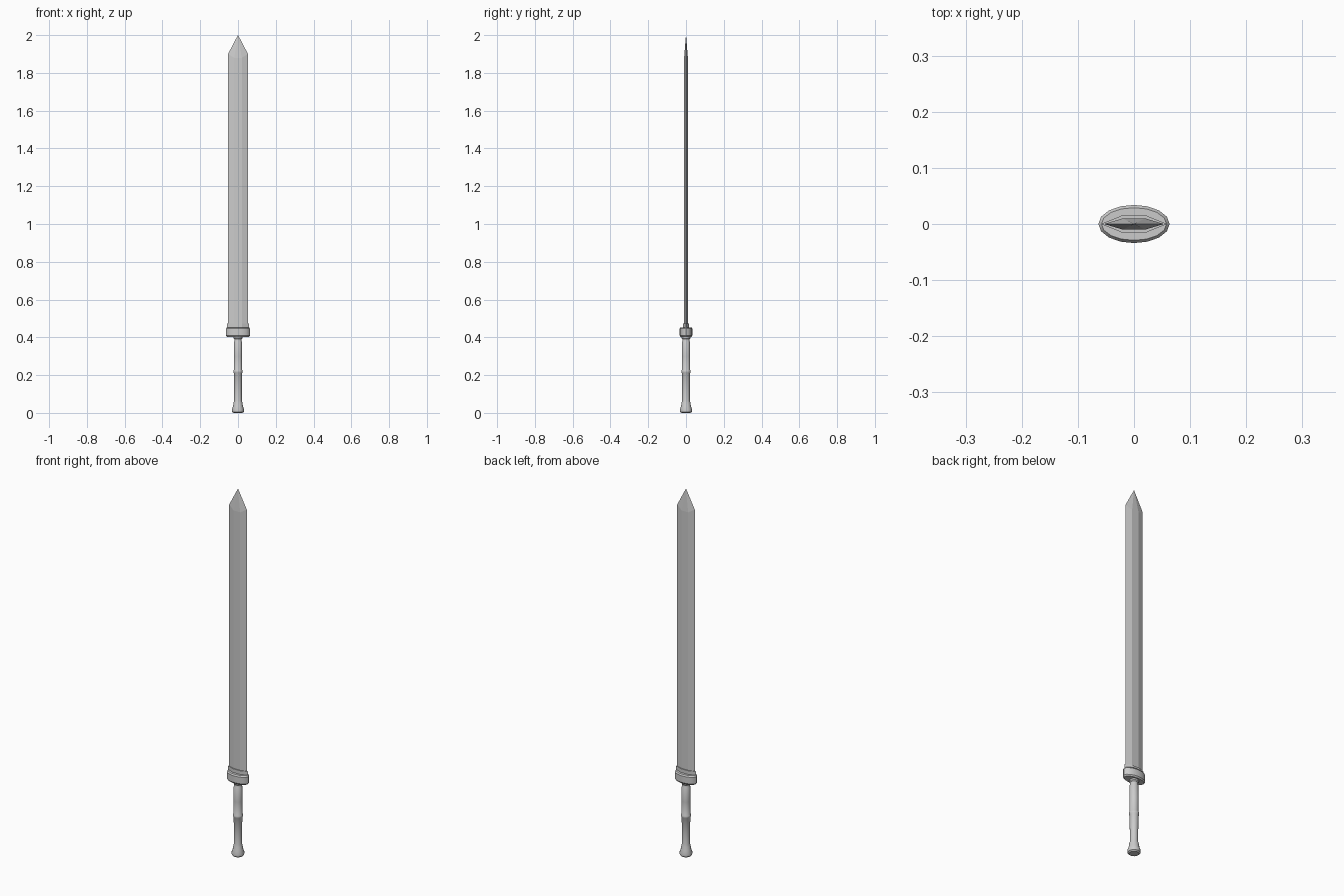
import bpy
from math import cos, sin, tau

if "Cube" in bpy.data.objects:
    bpy.data.objects.remove(bpy.data.objects["Cube"])


def loft(name, rings, smooth=False):
    """Skin a stack of equal-length point rings and cap both ends."""
    n = len(rings[0])
    verts = [p for ring in rings for p in ring]
    faces = [(r * n + i, r * n + (i + 1) % n, (r + 1) * n + (i + 1) % n, (r + 1) * n + i)
             for r in range(len(rings) - 1) for i in range(n)]
    faces.append(tuple(reversed(range(n))))
    faces.append(tuple(range(len(verts) - n, len(verts))))
    mesh = bpy.data.meshes.new(name)
    mesh.from_pydata(verts, [], faces)
    obj = bpy.data.objects.new(name, mesh)
    bpy.context.collection.objects.link(obj)
    if smooth:
        bpy.context.view_layer.objects.active = obj
        obj.select_set(True)
        bpy.ops.object.shade_smooth_by_angle(angle=0.6)
        obj.select_set(False)
    return obj


def ellipse(rx, ry, z, n=16):
    return [(rx * cos(tau * i / n), ry * sin(tau * i / n), z) for i in range(n)]


def hexagon(edge, flat, thick, z_edge, z_flat):
    return [(edge, 0, z_edge), (flat, thick, z_flat), (-flat, thick, z_flat),
            (-edge, 0, z_edge), (-flat, -thick, z_flat), (flat, -thick, z_flat)]


# Blade: flattened hexagon section, faceted to a point
blade = loft("blade", [hexagon(0.053, 0.02, 0.01, 0.44, 0.44),
                       hexagon(0.053, 0.02, 0.01, 1.9, 1.88),
                       hexagon(0.0004, 0.0002, 0.0004, 2.0, 2.0)])

# Collar gripping the blade root
loft("blade_collar", [hexagon(0.059, 0.022, 0.015, z, z) for z in (0.44, 0.473)])

# Oval guard with softened rims
loft("guard", [ellipse(0.058, 0.029, 0.403), ellipse(0.0635, 0.034, 0.410),
               ellipse(0.0635, 0.034, 0.446), ellipse(0.058, 0.029, 0.453)], True)

# Turned grip with neck, centre ring and flared pommel: (radius, height)
profile = [(0.024, 0), (0.031, 0.006), (0.032, 0.018), (0.026, 0.035), (0.023, 0.055),
           (0.020, 0.065), (0.020, 0.12), (0.022, 0.21), (0.025, 0.215), (0.025, 0.224),
           (0.022, 0.229), (0.0225, 0.30), (0.0215, 0.375), (0.019, 0.38), (0.019, 0.39),
           (0.023, 0.395), (0.023, 0.41)]
loft("grip", [ellipse(r, r, z) for r, z in profile], True)
